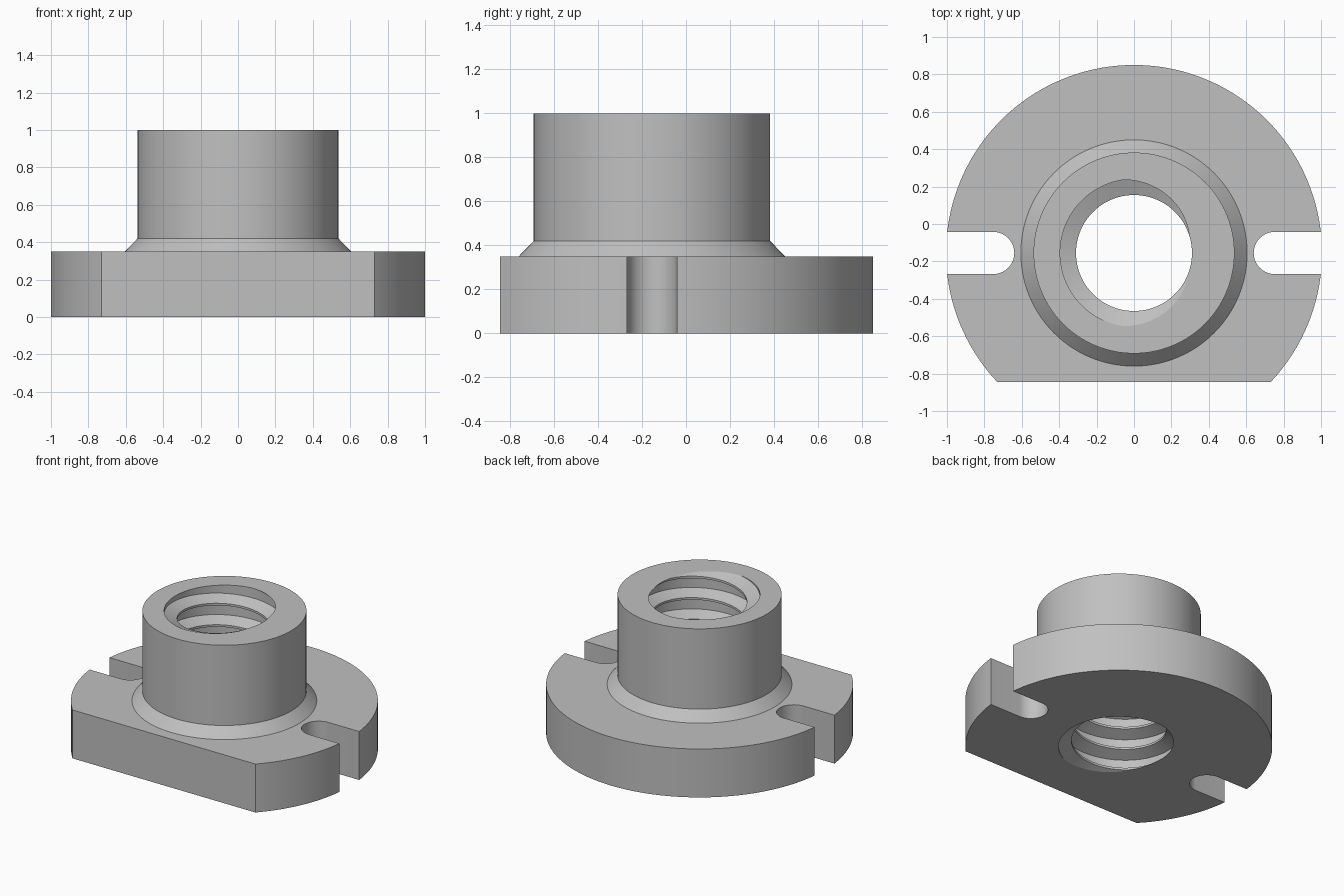
import bpy, bmesh, math

if "Cube" in bpy.data.objects:
    bpy.data.objects.remove(bpy.data.objects["Cube"])

CY = -0.155                      # axis of hub and flange
SEG = 128
FLANGE_R, FLANGE_H, FLAT_Y = 1.005, 0.35, -0.845
FOOT_R, HUB_R, HUB_H = 0.605, 0.537, 1.0
MINOR_R, MAJOR_R, PITCH = 0.31, 0.395, 0.155
ROOT, CREST = 0.23, 0.45         # half widths in the thread form, in pitches
SLOT_R, SLOT_X = 0.113, 0.753

steel = bpy.data.materials.new("light_grey_metal")
steel.use_nodes = True
grey = (0.53, 0.53, 0.53, 1)
steel.diffuse_color = grey
steel.node_tree.nodes["Principled BSDF"].inputs["Base Color"].default_value = grey


def finish(bm, name):
    bmesh.ops.remove_doubles(bm, verts=bm.verts, dist=1e-5)
    bmesh.ops.recalc_face_normals(bm, faces=bm.faces)
    mesh = bpy.data.meshes.new(name)
    bm.to_mesh(mesh)
    bm.free()
    mesh.materials.append(steel)
    obj = bpy.data.objects.new(name, mesh)
    bpy.context.collection.objects.link(obj)
    bpy.ops.object.select_all(action="DESELECT")
    obj.select_set(True)
    bpy.context.view_layer.objects.active = obj
    bpy.ops.object.shade_smooth_by_angle(angle=math.radians(20))


def arc(cx, r, start, end, n):
    steps = [start + (end - start) * i / n for i in range(n + 1)]
    return [(cx + r * math.cos(a), CY + r * math.sin(a)) for a in steps]


# Flange: round plate with a flat front and two open side slots
a_slot = math.asin(SLOT_R / FLANGE_R)
a_flat = math.asin((FLAT_Y - CY) / FLANGE_R)
right_half = (arc(0, FLANGE_R, a_flat, -a_slot, 24)
              + arc(SLOT_X, SLOT_R, 1.5 * math.pi, 0.5 * math.pi, 20)
              + arc(0, FLANGE_R, a_slot, math.pi / 2, 48))
outline = right_half + [(-x, y) for x, y in reversed(right_half[:-1])]
hole = arc(0, FOOT_R, 0, 2 * math.pi, SEG)[:-1]

bm = bmesh.new()
levels = []
for z in (0, FLANGE_H):
    loops = [[bm.verts.new((x, y, z)) for x, y in pts] for pts in (outline, hole)]
    edges = [bm.edges.new((loop[i - 1], loop[i])) for loop in loops for i in range(len(loop))]
    bmesh.ops.triangle_fill(bm, edges=edges, use_beauty=True)
    levels.append(loops)
for low, high in zip(*levels):
    for i in range(len(low)):
        bm.faces.new((low[i - 1], low[i], high[i], high[i - 1]))
finish(bm, "flange")


# Hub: turned body whose bore follows a helical thread
def bore_radius(z, angle):
    u = (z - HUB_H) / PITCH - (angle - math.pi) / (2 * math.pi)
    u = abs(u - round(u))
    t = min(1, max(0, (u - ROOT) / (CREST - ROOT)))
    return MAJOR_R + (MINOR_R - MAJOR_R) * t


bm = bmesh.new()
columns = []
for i in range(SEG + 1):
    angle = 2 * math.pi * i / SEG
    profile = [(FOOT_R, 0)]
    for k in range(-9, 3):
        for f in (-CREST, -ROOT, ROOT, CREST):
            z = HUB_H + PITCH * (k + f + (angle - math.pi) / (2 * math.pi))
            z = min(HUB_H, max(0, z))
            profile.append((bore_radius(z, angle), z))
    profile += [(HUB_R, HUB_H), (HUB_R, 0.42), (FOOT_R, FLANGE_H)]
    columns.append([bm.verts.new((r * math.cos(angle), CY + r * math.sin(angle), z))
                    for r, z in profile])
for a, b in zip(columns, columns[1:]):
    for j in range(len(a)):
        bm.faces.new((a[j - 1], b[j - 1], b[j], a[j]))
finish(bm, "threaded_hub")
